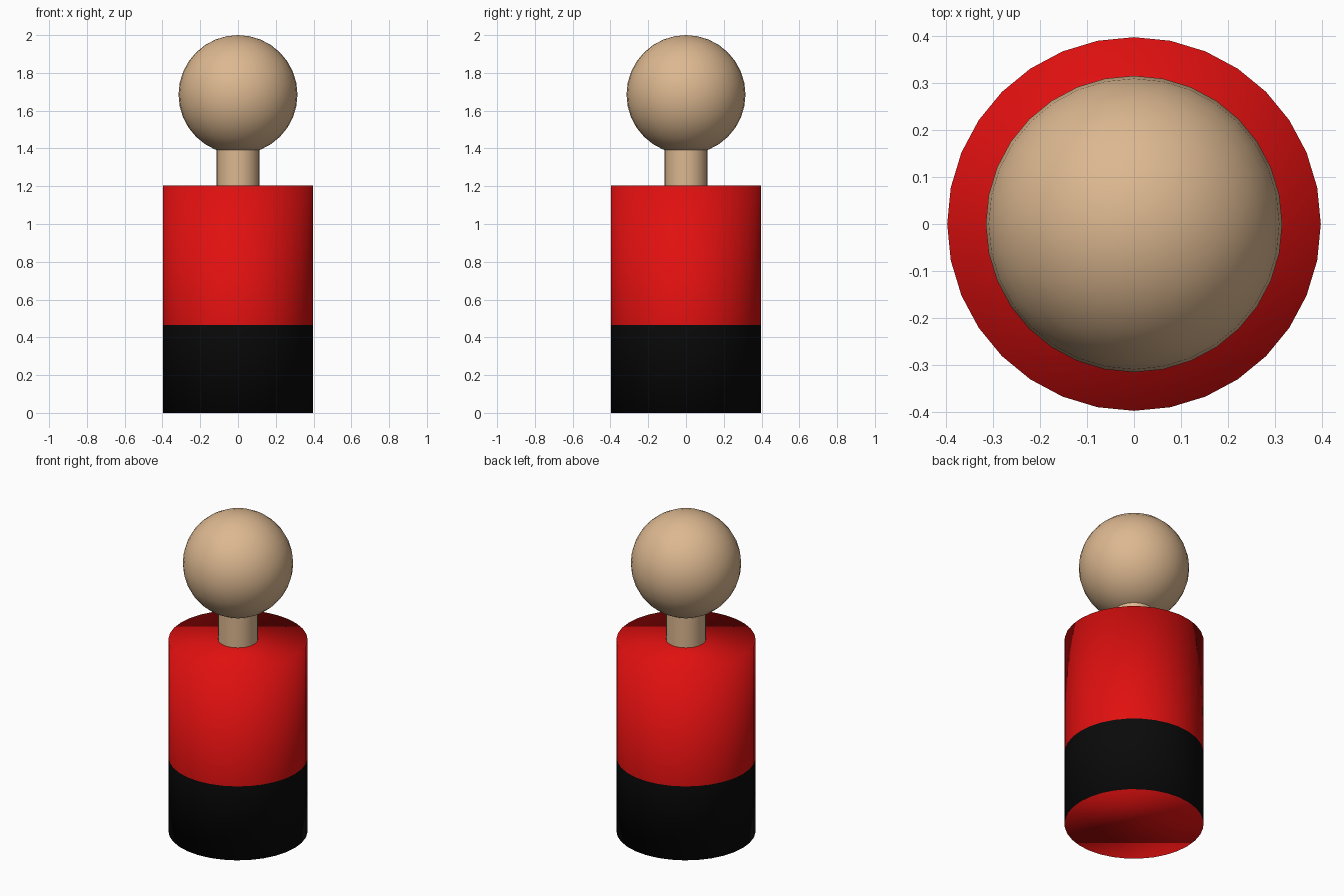
import bpy, bmesh, math

if "Cube" in bpy.data.objects:
    bpy.data.objects.remove(bpy.data.objects["Cube"])

def material(name, color):
    m = bpy.data.materials.new(name)
    m.diffuse_color = (*color, 1)
    m.use_nodes = True
    m.node_tree.nodes["Principled BSDF"].inputs["Base Color"].default_value = m.diffuse_color
    return m

red = material("red", (0.75, 0.005, 0.005))
black = material("black", (0.003, 0.003, 0.003))
skin = material("skin", (0.72, 0.48, 0.28))

def cylinder(name, radius, z0, z1, mat):
    bpy.ops.mesh.primitive_cylinder_add(vertices=32, radius=radius, depth=z1 - z0,
                                        location=(0, 0, (z0 + z1) / 2))
    ob = bpy.context.object
    ob.name = name
    ob.data.materials.append(mat)
    return ob

# Body: one smooth closed cylinder, cut by a loop for the black lower band
split = 0.465
height = 1.205
body = cylinder("body", 0.397, 0, height, red)
body.data.materials.append(black)
bm = bmesh.new()
bm.from_mesh(body.data)
cut = split - height / 2
bmesh.ops.bisect_plane(bm, geom=bm.verts[:] + bm.edges[:] + bm.faces[:],
                       plane_co=(0, 0, cut), plane_no=(0, 0, 1))
for f in bm.faces:
    f.smooth = True
    if len(f.verts) == 4 and f.calc_center_median().z < cut:
        f.material_index = 1
bm.to_mesh(body.data)
bm.free()

# Neck
neck = cylinder("neck", 0.113, 1.19, 1.41, skin)
bpy.ops.object.shade_smooth_by_angle(angle=math.radians(30))

# Head
bpy.ops.mesh.primitive_uv_sphere_add(segments=32, ring_count=16, radius=0.315,
                                     location=(0, 0, 1.685))
head = bpy.context.object
head.name = "head"
head.data.materials.append(skin)
bpy.ops.object.shade_smooth()
